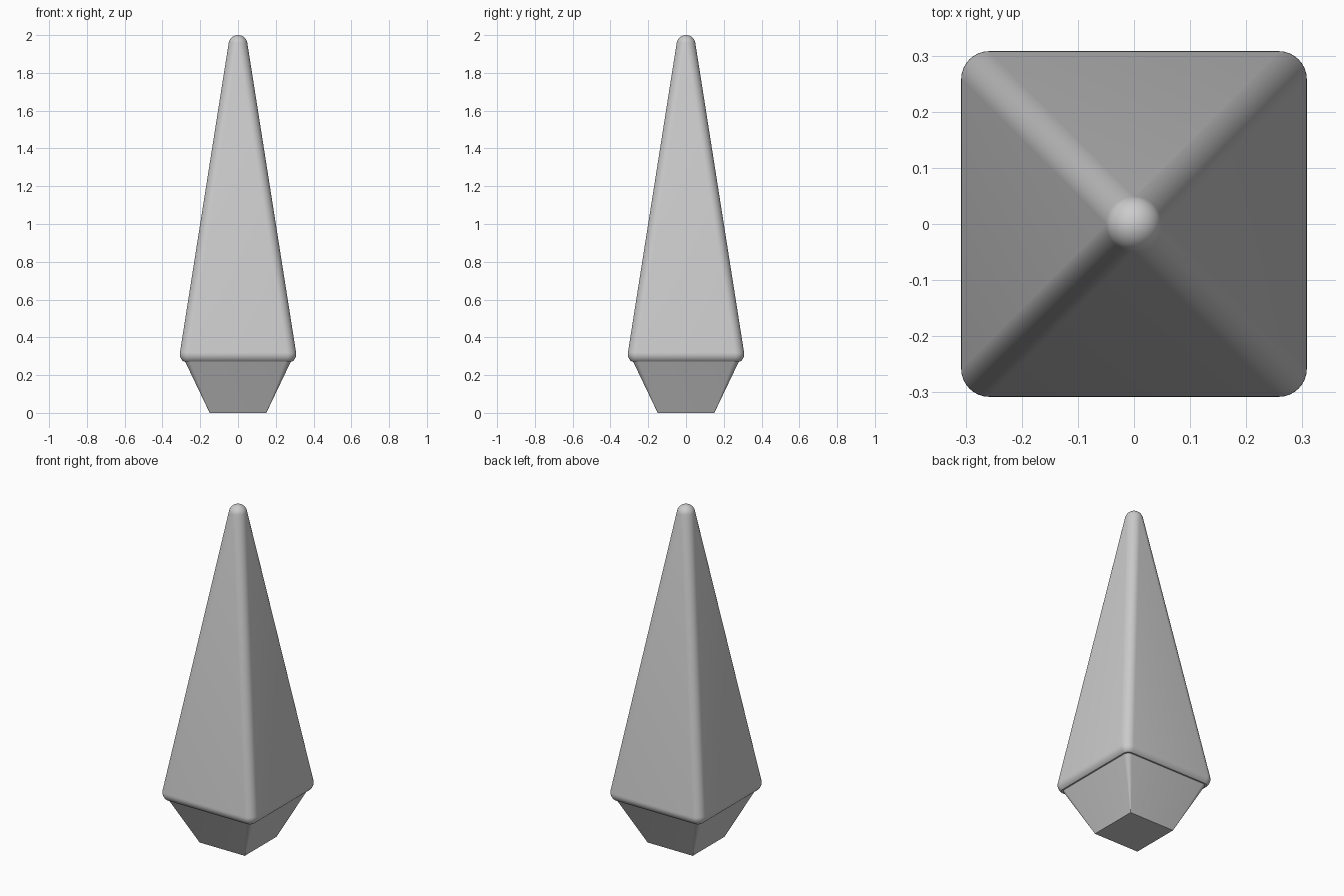
import bpy, bmesh, math

cube = bpy.data.objects.get("Cube")
if cube:
    bpy.data.objects.remove(cube, do_unlink=True)

grey = bpy.data.materials.new("light grey")
grey.use_nodes = True
grey.diffuse_color = (0.6, 0.6, 0.6, 1)
grey.node_tree.nodes["Principled BSDF"].inputs["Base Color"].default_value = (0.6, 0.6, 0.6, 1)

STEPS = 8  # segments in each rounded corner


def rounded_square(bm, half, radius, z):
    """Ring of vertices: square of corner centres at half, rounded by radius."""
    ring = []
    for quarter in range(4):
        mid = math.radians(45 + 90 * quarter)
        cx = math.copysign(half, math.cos(mid))
        cy = math.copysign(half, math.sin(mid))
        for i in range(STEPS + 1):
            a = math.radians(90 * (quarter + i / STEPS))
            ring.append(bm.verts.new((cx + radius * math.cos(a), cy + radius * math.sin(a), z)))
    return ring


def loft(name, profile):
    """Skin (half, radius, z) rings and cap both ends."""
    bm = bmesh.new()
    rings = [rounded_square(bm, *p) for p in profile]
    n = len(rings[0])
    for low, high in zip(rings, rings[1:]):
        for i in range(n):
            j = (i + 1) % n
            bm.faces.new((low[i], low[j], high[j], high[i]))
    bm.faces.new(rings[0][::-1])
    bm.faces.new(rings[-1])
    bmesh.ops.remove_doubles(bm, verts=bm.verts[:], dist=1e-5)
    bmesh.ops.recalc_face_normals(bm, faces=bm.faces[:])
    mesh = bpy.data.meshes.new(name)
    bm.to_mesh(mesh)
    bm.free()
    mesh.materials.append(grey)
    obj = bpy.data.objects.new(name, mesh)
    bpy.context.collection.objects.link(obj)
    bpy.ops.object.select_all(action="DESELECT")
    obj.select_set(True)
    bpy.context.view_layer.objects.active = obj
    bpy.ops.object.shade_smooth_by_angle(angle=math.radians(30))
    return obj


def ball_arc(half, z, start, end, steps):
    """Profile points rolling a ball around a square edge."""
    r = 0.05
    points = []
    for i in range(steps + 1):
        t = math.radians(start + (end - start) * i / steps)
        points.append((half, r * math.cos(t), z + r * math.sin(t)))
    return points


# Tall rounded pyramid
loft("spike", ball_arc(0.258, 0.312, -52, 9, 7) + ball_arc(0, 1.95, 9, 89.9, 10))

# Tapered foot whose rounded corners sharpen towards the bottom
loft("tapered_base", [(0.148, 0.002, 0), (0.252, 0.03, 0.276)])
